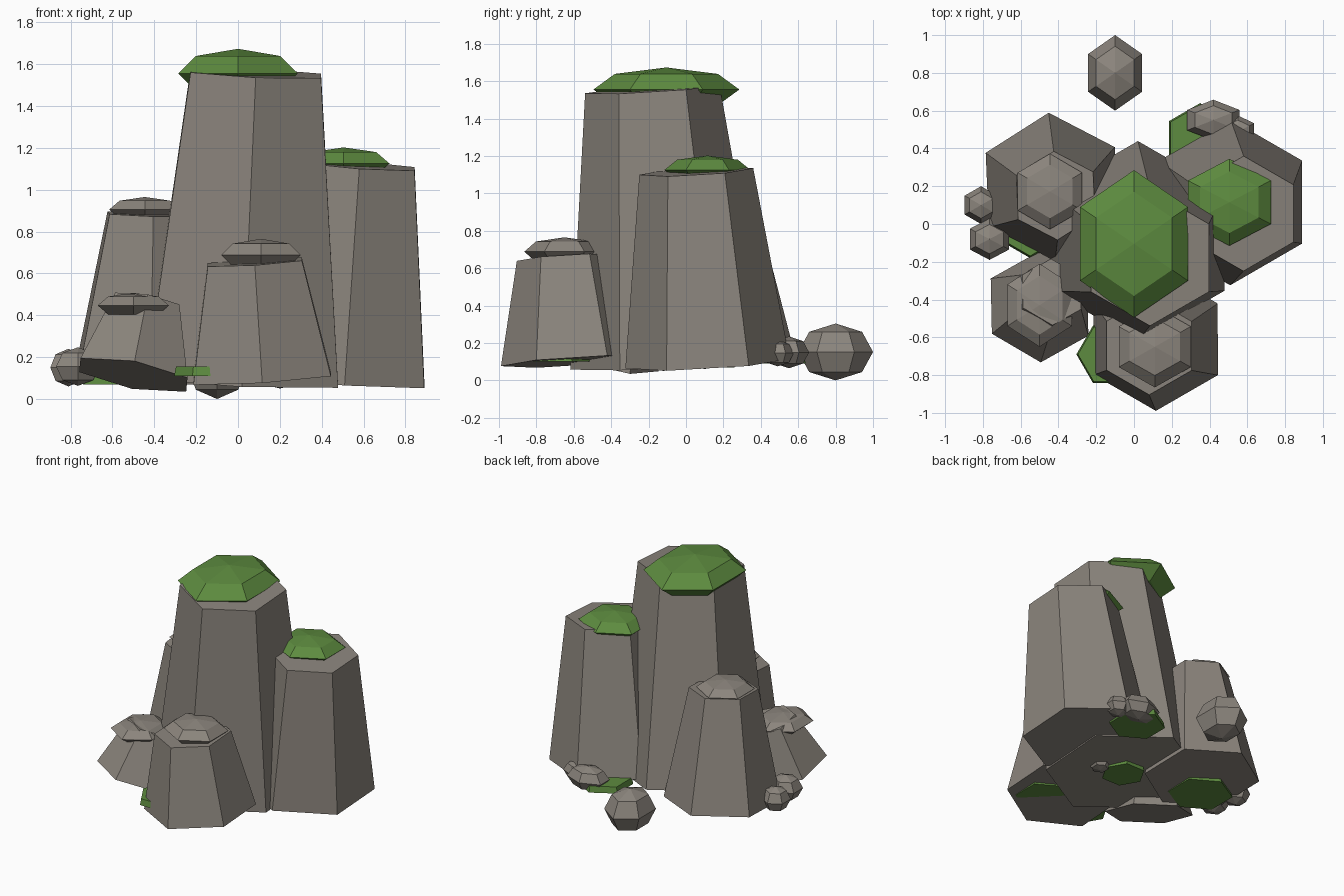
import bpy, bmesh, math
from mathutils import Vector, Matrix

if "Cube" in bpy.data.objects:
    bpy.data.objects.remove(bpy.data.objects["Cube"])


def material(name, rgb):
    m = bpy.data.materials.new(name)
    m.diffuse_color = (*rgb, 1)
    m.use_nodes = True
    m.node_tree.nodes["Principled BSDF"].inputs["Base Color"].default_value = m.diffuse_color
    return m


STONE = material("stone", (0.26, 0.235, 0.205))
MOSS = material("moss", (0.11, 0.26, 0.05))


def finish(name, bm, mat):
    bmesh.ops.recalc_face_normals(bm, faces=bm.faces)
    me = bpy.data.meshes.new(name)
    bm.to_mesh(me)
    bm.free()
    me.materials.append(mat)
    ob = bpy.data.objects.new(name, me)
    bpy.context.collection.objects.link(ob)


def column(name, base, top, r0, r1, mat=STONE, rot=0):
    """Tapered six-sided column whose ends are square to its leaning axis."""
    a, b = Vector(base), Vector(top)
    axis = b - a
    tilt = Vector((0, 0, 1)).rotation_difference(axis).to_matrix().to_4x4()
    # put a corner on the y axis
    spin = Matrix.Rotation(math.radians(rot), 4, 'Z')
    bm = bmesh.new()
    rings = []
    for z, r in ((0, r0), (axis.length, r1)):
        ring = []
        for i in range(6):
            t = math.radians(90 + 60 * i)
            p = Vector((r * math.cos(t), r * math.sin(t), z))
            ring.append(bm.verts.new(a + tilt @ spin @ p))
        rings.append(ring)
    lo, hi = rings
    bm.faces.new(lo)
    bm.faces.new(hi)
    for i in range(6):
        j = (i + 1) % 6
        bm.faces.new((lo[i], lo[j], hi[j], hi[i]))
    finish(name, bm, mat)


def boulder(name, center, radii, mat=STONE):
    """Low six-sided sphere, stretched to the given radii."""
    bm = bmesh.new()
    bmesh.ops.create_uvsphere(
        bm, u_segments=6, v_segments=4, radius=1,
        matrix=Matrix.Translation(center) @ Matrix.Diagonal((*radii, 1))
        @ Matrix.Rotation(math.radians(90), 4, 'Z'))
    # make sure a corner points along y
    ring = [v for v in bm.verts if abs(v.co.z - center[2]) < 1e-4]
    if max(v.co.y for v in ring) - center[1] < 0.95 * radii[1]:
        bm.free()
        bm = bmesh.new()
        bmesh.ops.create_uvsphere(
            bm, u_segments=6, v_segments=4, radius=1,
            matrix=Matrix.Translation(center) @ Matrix.Diagonal((*radii, 1)))
    finish(name, bm, mat)


# Rock columns
column("main_column", (0.02, -0.09, 0.09), (0.085, -0.18, 1.557), 0.53, 0.36)
column("right_column", (0.51, 0.115, 0.09), (0.58, 0.055, 1.117), 0.44, 0.305)
column("back_left_column", (-0.435, 0.195, 0.09), (-0.415, 0.15, 0.885), 0.395, 0.235, rot=2.5)
column("front_column", (0.115, -0.61, 0.10), (0.08, -0.645, 0.655), 0.38, 0.26)
column("front_left_column", (-0.5, -0.44, 0.115), (-0.435, -0.36, 0.46), 0.30, 0.18)

# Caps sitting on the columns
boulder("main_moss_cap", (0, -0.105, 1.555), (0.33, 0.39, 0.118), MOSS)
boulder("right_moss_cap", (0.505, 0.115, 1.125), (0.253, 0.23, 0.077), MOSS)
boulder("back_left_cap", (-0.445, 0.172, 0.905), (0.197, 0.2, 0.06))
boulder("front_cap", (0.11, -0.65, 0.688), (0.22, 0.215, 0.077))
boulder("front_left_cap", (-0.5, -0.43, 0.447), (0.197, 0.22, 0.06))

# Loose rocks around the foot
boulder("back_rock", (-0.1, 0.8, 0.152), (0.165, 0.2, 0.152))
boulder("left_rock_a", (-0.81, 0.1, 0.15), (0.1, 0.1, 0.09))
boulder("left_rock_b", (-0.765, -0.08, 0.155), (0.12, 0.11, 0.092))
boulder("rear_rock_a", (0.42, 0.55, 0.15), (0.16, 0.108, 0.085))
boulder("rear_rock_b", (0.55, 0.49, 0.145), (0.1, 0.085, 0.07))
boulder("under_rock", (0.2, -0.12, 0.095), (0.08, 0.08, 0.045))

# Flat moss patches at the foot
patches = [
    ((0.19, -0.71), 0.2, 0, 0.1), ((-0.13, -0.69), 0.175, 30, 0.11),
    ((-0.55, 0.04), 0.22, 0, 0.07), ((0.35, 0.45), 0.19, 0, 0.09),
    ((0.02, -0.09), 0.15, 30, 0.07),
]
for i, ((x, y), r, rot, z) in enumerate(patches):
    column(f"moss_patch_{i + 1}", (x, y, z), (x, y, z + 0.045), r, r * 0.95, MOSS, rot)
